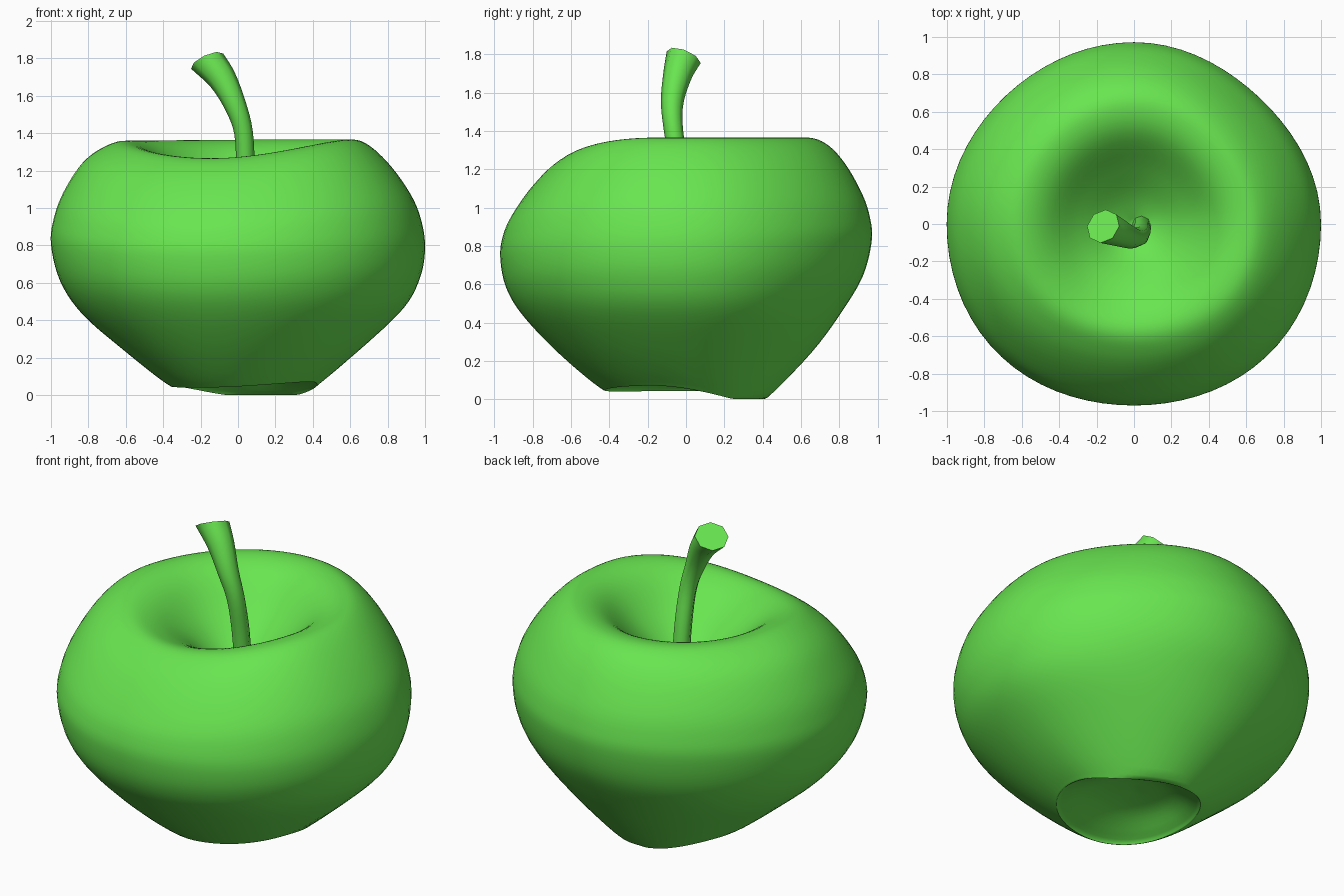
import bpy, bmesh
from math import sin, cos, pi, radians
from mathutils import Vector

if "Cube" in bpy.data.objects:
    bpy.data.objects.remove(bpy.data.objects["Cube"])

GREEN = bpy.data.materials.new("apple_green")
GREEN.diffuse_color = (0.14, 0.78, 0.08, 1)
GREEN.use_nodes = True
GREEN.node_tree.nodes["Principled BSDF"].inputs["Base Color"].default_value = GREEN.diffuse_color


def catmull(pts, steps):
    """Smooth curve through the given points."""
    p = [Vector(q) for q in pts]
    p = [2 * p[0] - p[1]] + p + [2 * p[-1] - p[-2]]
    out = []
    for i in range(1, len(p) - 2):
        a, b, c, d = p[i - 1:i + 3]
        for s in range(steps):
            t = s / steps
            out.append(0.5 * (2 * b + (c - a) * t + (2 * a - 5 * b + 4 * c - d) * t * t
                              + (3 * b - a - 3 * c + d) * t ** 3))
    return out + [p[-2]]


def loft(name, rings, start, end):
    """Skin closed rings and close both ends with a centre vertex."""
    bm = bmesh.new()
    vs = [[bm.verts.new(v) for v in r] for r in rings]
    n = len(vs[0])
    for a, b in zip(vs, vs[1:]):
        for i in range(n):
            j = (i + 1) % n
            bm.faces.new((a[i], a[j], b[j], b[i]))
    for ring, centre in ((vs[0], start), (vs[-1], end)):
        c = bm.verts.new(centre)
        for i in range(n):
            bm.faces.new((ring[i], ring[(i + 1) % n], c))
    bmesh.ops.recalc_face_normals(bm, faces=bm.faces)
    me = bpy.data.meshes.new(name)
    bm.to_mesh(me)
    bm.free()
    me.materials.append(GREEN)
    ob = bpy.data.objects.new(name, me)
    bpy.context.collection.objects.link(ob)
    bpy.ops.object.select_all(action='DESELECT')
    ob.select_set(True)
    bpy.context.view_layer.objects.active = ob
    bpy.ops.object.shade_smooth_by_angle(angle=radians(60))
    return ob


# Apple outline (radius, height) on the right, back, left and front sides
right = [(.40, .08), (.45, .09), (.68, .27), (.89, .47), (.975, .63), (1.0, .78),
         (.983, .92), (.93, 1.06), (.82, 1.22), (.70, 1.335), (.60, 1.365), (.47, 1.315)]
back = [(.38, .005), (.43, .005), (.66, .25), (.82, .47), (.925, .65), (.97, .83),
        (.96, .95), (.92, 1.07), (.83, 1.23), (.73, 1.335), (.62, 1.365), (.48, 1.315)]
left = [(.33, .06), (.38, .06), (.61, .24), (.83, .43), (.95, .61), (1.0, .81),
        (.985, .95), (.935, 1.09), (.84, 1.24), (.73, 1.325), (.61, 1.36), (.47, 1.31)]
front = [(.40, .06), (.45, .055), (.66, .23), (.85, .43), (.94, .58), (.97, .74),
         (.955, .85), (.91, .95), (.81, 1.09), (.70, 1.20), (.58, 1.265), (.45, 1.235)]
bottom_dimple = [(0, .16), (.2, .135)]
top_hollow = [(.30, 1.15), (.15, 1.025), (0, .94)]
sides = [catmull(bottom_dimple + s + top_hollow, 5) for s in (right, back, left, front)]


def blend(angle, k, axis):
    """Blend the four outlines around the apple."""
    c, s = cos(angle), sin(angle)
    w = (max(c, 0) ** 2, max(s, 0) ** 2, max(-c, 0) ** 2, max(-s, 0) ** 2)
    return sum(wi * side[k][axis] for wi, side in zip(w, sides))


# Slight lopsidedness on the four diagonals
diagonals = (-.034, -.017, .018, .017)

N = 72
rings = []
for k in range(1, len(sides[0]) - 1):
    twist = radians(15 + 15 * max(0, 1 - k / 35))
    ring = []
    for i in range(N):
        a = 2 * pi * i / N
        r, z = blend(a, k, 0), blend(a + twist, k, 1)
        r *= 1 + diagonals[i * 4 // N] * sin(2 * a) ** 2
        ring.append((r * cos(a), r * sin(a), max(z, 0)))
    rings.append(ring)
loft("apple_body", rings, (0, 0, .16), (0, 0, .94))

# Stem: bent eight-sided tube that widens to a slanted tip
path = catmull([(.04, 0, .90), (.04, -.03, 1.18), (.03, -.065, 1.40),
                (-.015, -.072, 1.55), (-.085, -.045, 1.69), (-.165, -.012, 1.785)], 4)
radii = catmull([(.05, 0), (.05, 0), (.05, 0), (.059, 0), (.076, 0), (.095, 0)], 4)
tube = []
for i, (p, r) in enumerate(zip(path, radii)):
    t = (path[min(i + 1, len(path) - 1)] - path[max(i - 1, 0)]).normalized()
    if i > 12:  # cap leans less than the path
        t = t.lerp(Vector((-.4, .35, .85)).normalized(), (i - 12) / 8).normalized()
    u = Vector((0, 1, 0)).cross(t).normalized()
    v = t.cross(u)
    tube.append([p + r.x * (cos(a) * u + sin(a) * v)
                 for a in (2 * pi * j / 8 for j in range(8))])
loft("stem", tube, path[0], path[-1])
